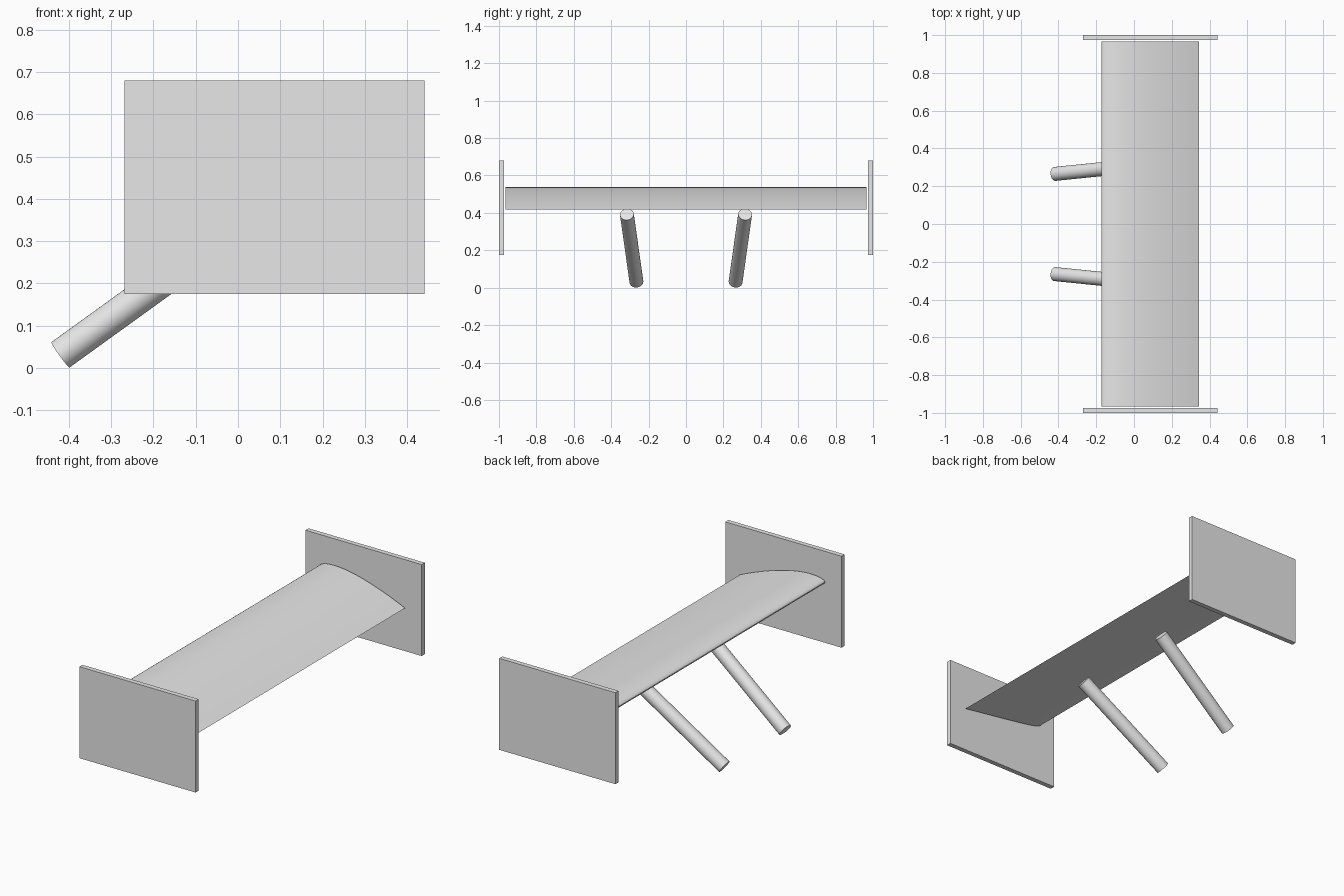
import bpy, bmesh, math
from mathutils import Vector

if "Cube" in bpy.data.objects:
    bpy.data.objects.remove(bpy.data.objects["Cube"], do_unlink=True)

grey = bpy.data.materials.new("plain grey")
grey.use_nodes = True
grey.diffuse_color = (0.8, 0.8, 0.8, 1)
grey.node_tree.nodes["Principled BSDF"].inputs["Base Color"].default_value = grey.diffuse_color


def finish(bm, name, smooth=False):
    bmesh.ops.recalc_face_normals(bm, faces=bm.faces)
    mesh = bpy.data.meshes.new(name)
    bm.to_mesh(mesh)
    bm.free()
    obj = bpy.data.objects.new(name, mesh)
    bpy.context.collection.objects.link(obj)
    mesh.materials.append(grey)
    if smooth:
        bpy.ops.object.select_all(action="DESELECT")
        obj.select_set(True)
        bpy.context.view_layer.objects.active = obj
        bpy.ops.object.shade_smooth_by_angle(angle=math.radians(35))
    return obj


def airfoil(steps=24, thick=0.12, camber=0.03, peak=0.4):
    """Closed cambered section on a unit chord, nose at 0 and tail at 1."""
    def point(t, side):
        half = 5 * thick * (0.2969 * t**0.5 - 0.126 * t - 0.3516 * t**2
                            + 0.2843 * t**3 - 0.1036 * t**4)
        span = peak if t < peak else 1 - peak
        return t, camber * (1 - ((t - peak) / span) ** 2) + side * half
    ts = [(1 - math.cos(math.pi * i / steps)) / 2 for i in range(steps + 1)]
    return [point(t, 1) for t in reversed(ts)] + [point(t, -1) for t in ts[1:-1]]


# Wing: tilted section swept along its span
nose, tail, half_span = Vector((-0.173, 0, 0.515)), Vector((0.345, 0, 0.417)), 0.965
chord = tail - nose
lift = Vector((-chord.z, 0, chord.x))
bm = bmesh.new()
ring = [bm.verts.new(nose + chord * t + lift * h - Vector((0, half_span, 0)))
        for t, h in airfoil()]
face = bm.faces.new(ring)
swept = bmesh.ops.extrude_face_region(bm, geom=[face])["geom"]
bmesh.ops.translate(bm, vec=(0, 2 * half_span, 0),
                    verts=[g for g in swept if isinstance(g, bmesh.types.BMVert)])
finish(bm, "wing", True)

for side, label in ((-1, "front"), (1, "back")):
    # End plate
    bm = bmesh.new()
    bmesh.ops.create_cube(bm, size=1)
    bmesh.ops.scale(bm, vec=(0.71, 0.027, 0.505), verts=bm.verts)
    bmesh.ops.translate(bm, vec=(0.086, side * 0.9865, 0.4275), verts=bm.verts)
    finish(bm, label + "_end_plate")

    # Slanted support strut
    foot = Vector((-0.42, side * 0.265, 0.031))
    head = Vector((0.08, side * 0.316, 0.392))
    axis = head - foot
    bm = bmesh.new()
    bmesh.ops.create_cone(bm, cap_ends=True, segments=32, radius1=0.037,
                          radius2=0.037, depth=axis.length)
    bmesh.ops.rotate(bm, verts=bm.verts,
                     matrix=axis.to_track_quat("Z", "Y").to_matrix())
    bmesh.ops.translate(bm, vec=(foot + head) / 2, verts=bm.verts)
    finish(bm, label + "_strut", True)
